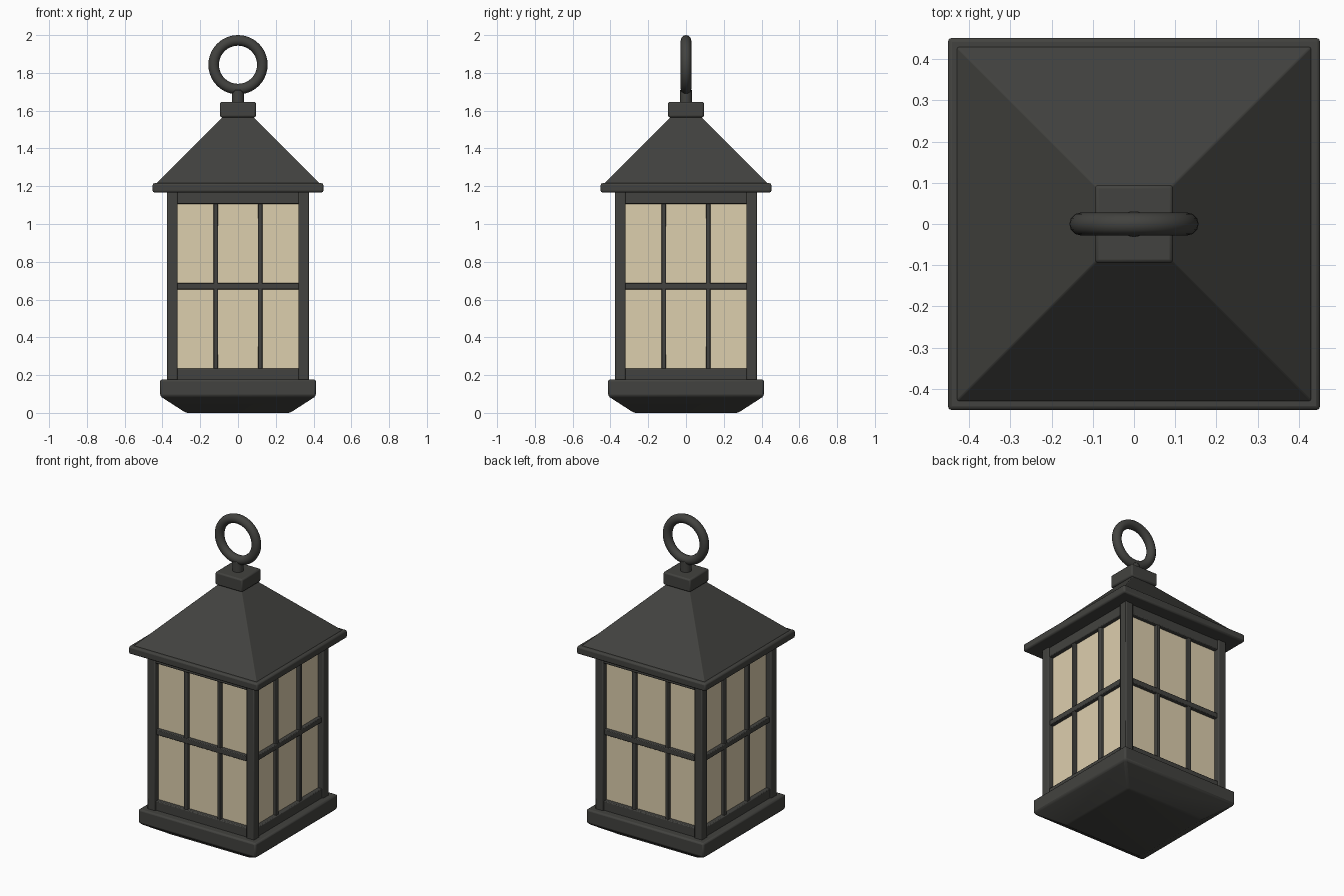
import bpy, bmesh, math
from mathutils import Matrix

if "Cube" in bpy.data.objects:
    bpy.data.objects.remove(bpy.data.objects["Cube"])


def material(name, color):
    m = bpy.data.materials.new(name)
    m.diffuse_color = color
    m.use_nodes = True
    m.node_tree.nodes["Principled BSDF"].inputs["Base Color"].default_value = m.diffuse_color
    return m


METAL = material("dark_metal", (0.055, 0.055, 0.05, 1))
GLASS = material("warm_glass", (0.72, 0.62, 0.42, 1))


def finish(name, bm, mat=METAL, bevel=0.0):
    bmesh.ops.recalc_face_normals(bm, faces=bm.faces)
    me = bpy.data.meshes.new(name)
    bm.to_mesh(me)
    bm.free()
    me.materials.append(mat)
    ob = bpy.data.objects.new(name, me)
    bpy.context.collection.objects.link(ob)
    if bevel:
        mod = ob.modifiers.new("bevel", 'BEVEL')
        mod.width, mod.segments = bevel, 2
        mod.limit_method = 'ANGLE'
        mod.angle_limit = math.radians(25)
    return ob


def square_stack(name, profile, mat=METAL, bevel=0.0):
    """Square loops of (half width, z) skinned upward and capped."""
    bm = bmesh.new()
    loops = [[bm.verts.new((sx * h, sy * h, z))
              for sx, sy in ((-1, -1), (1, -1), (1, 1), (-1, 1))]
             for h, z in profile]
    for a, b in zip(loops, loops[1:]):
        for i in range(4):
            j = (i + 1) % 4
            bm.faces.new((a[i], a[j], b[j], b[i]))
    bm.faces.new(loops[0][::-1])
    bm.faces.new(loops[-1])
    return finish(name, bm, mat, bevel)


def box_on_side(name, x, y, z, side, bevel):
    """Box from (min, max) ranges on the front, turned to one of four sides."""
    bm = bmesh.new()
    bmesh.ops.create_cube(bm, size=1)
    for v in bm.verts:
        v.co = [r[0] + (c + 0.5) * (r[1] - r[0]) for c, r in zip(v.co, (x, y, z))]
    bm.transform(Matrix.Rotation(side * math.pi / 2, 4, 'Z'))
    return finish(name, bm, METAL, bevel)


# Base with tapered underside
square_stack("base", [(0.275, 0), (0.412, 0.088), (0.412, 0.177)], bevel=0.01)

# Glass body
square_stack("glass_body", [(0.338, 0.17), (0.338, 1.18)], GLASS)

# Frame repeated on all four sides
for k, s in enumerate(("front", "right", "back", "left")):
    box_on_side(s + "_post", (-0.375, -0.32), (-0.375, -0.32), (0.17, 1.18), k, 0.006)
    box_on_side(s + "_lower_rail", (-0.33, 0.33), (-0.365, -0.32), (0.17, 0.235), k, 0.005)
    box_on_side(s + "_upper_rail", (-0.33, 0.33), (-0.365, -0.32), (1.107, 1.18), k, 0.005)
    box_on_side(s + "_cross_bar", (-0.33, 0.33), (-0.362, -0.325), (0.654, 0.687), k, 0.004)
    for n, cx in enumerate((-0.117, 0.117)):
        box_on_side(f"{s}_upright_bar_{n + 1}", (cx - 0.012, cx + 0.012),
                    (-0.36, -0.325), (0.2, 1.14), k, 0.004)

# Roof: eave slab, sloped pyramid, cap
square_stack("eave", [(0.452, 1.167), (0.452, 1.216)], bevel=0.01)
square_stack("roof", [(0.43, 1.21), (0.43, 1.217), (0.085, 1.562), (0.085, 1.58)], bevel=0.006)
square_stack("roof_cap", [(0.095, 1.565), (0.095, 1.646)], bevel=0.009)

# Stem under the ring
bm = bmesh.new()
bmesh.ops.create_cone(bm, cap_ends=True, segments=16, radius1=0.032, radius2=0.032,
                      depth=0.075, matrix=Matrix.Translation((0, 0, 1.6725)))
finish("ring_stem", bm, bevel=0.004)

# Hanging ring
bpy.ops.mesh.primitive_torus_add(major_segments=40, minor_segments=12, major_radius=0.129,
                                 minor_radius=0.028, location=(0, 0, 1.843),
                                 rotation=(math.pi / 2, 0, 0))
ring = bpy.context.object
ring.name = "hanging_ring"
ring.data.materials.append(METAL)

# Smooth shading with crisp edges
bpy.ops.object.select_all(action='DESELECT')
for ob in bpy.context.collection.objects:
    if ob.type == 'MESH':
        ob.select_set(True)
bpy.context.view_layer.objects.active = ring
bpy.ops.object.shade_smooth_by_angle(angle=math.radians(35))
